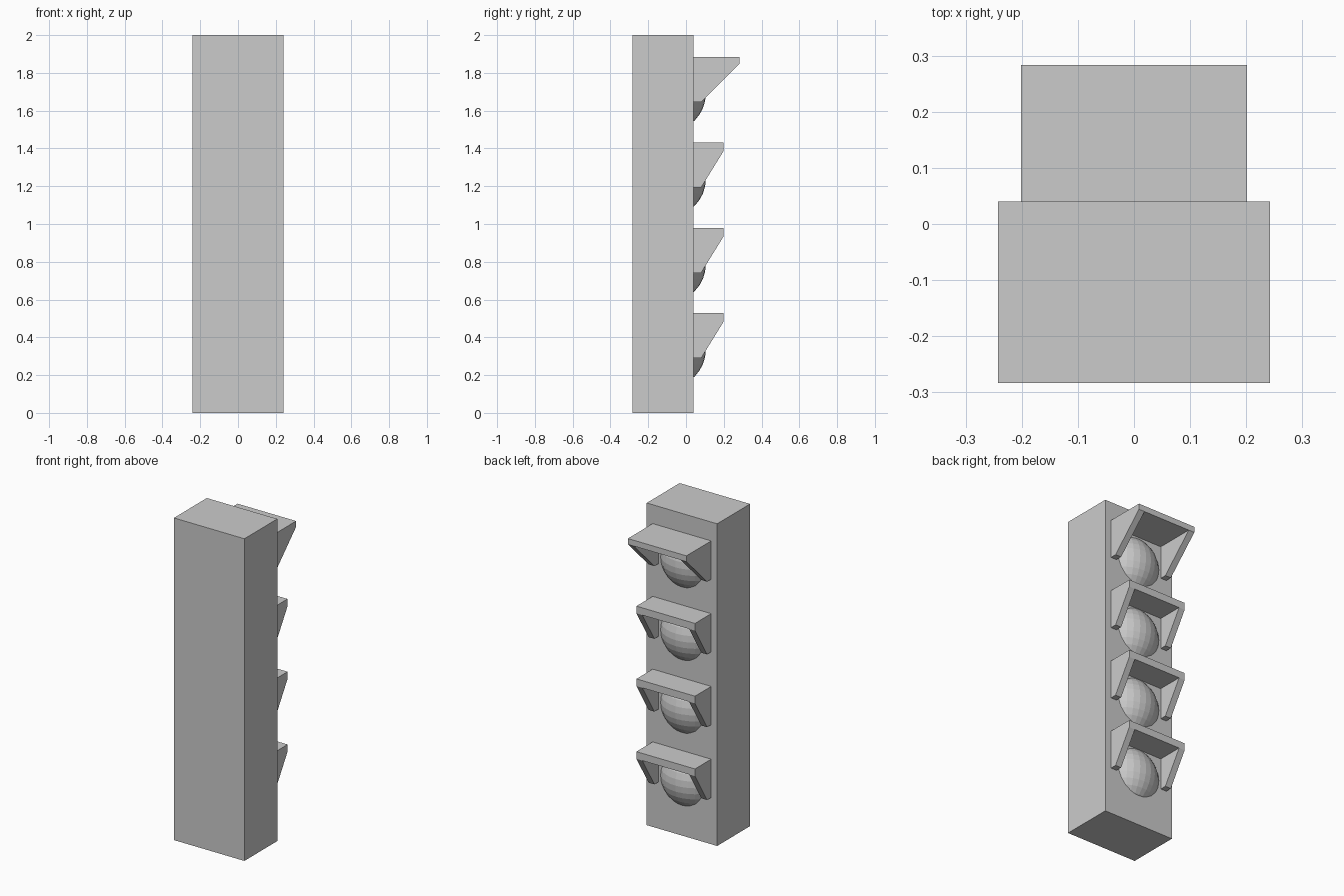
import bpy, bmesh
from mathutils import Matrix, Vector

if "Cube" in bpy.data.objects:
    bpy.data.objects.remove(bpy.data.objects["Cube"])

FACE_Y = 0.04      # plane that carries the lamps
PITCH = 0.4517     # vertical lamp spacing
TOP_Z = 1.883      # top of the highest hood


def add_object(name, bm):
    bmesh.ops.recalc_face_normals(bm, faces=bm.faces)
    mesh = bpy.data.meshes.new(name)
    bm.to_mesh(mesh)
    bm.free()
    obj = bpy.data.objects.new(name, mesh)
    bpy.context.collection.objects.link(obj)
    return obj


def box(name, lo, hi):
    bm = bmesh.new()
    lo, hi = Vector(lo), Vector(hi)
    bmesh.ops.create_cube(bm, size=1, matrix=Matrix.Translation((lo + hi) / 2)
                          @ Matrix.Diagonal((*(hi - lo), 1)))
    return add_object(name, bm)


def hood(name, top, front, lip, wall=0.04, half=0.201, drop=0.238):
    """Three-sided hood: outer side profile, hollowed from below."""
    low = top - drop
    under = top - lip
    # side profile of the cheeks and of the roof slab
    cheek = [(FACE_Y, low), (0.08, low), (front, under), (FACE_Y, under)]
    roof = [(FACE_Y, under), (front, under), (front, top), (FACE_Y, top)]
    bm = bmesh.new()
    for profile, x0, x1 in ((cheek, -half, -half + wall),
                            (cheek, half - wall, half),
                            (roof, -half, half)):
        face = bm.faces.new([bm.verts.new((x0, y, z)) for y, z in profile])
        ext = bmesh.ops.extrude_face_region(bm, geom=[face])["geom"]
        moved = [v for v in ext if isinstance(v, bmesh.types.BMVert)]
        bmesh.ops.translate(bm, verts=moved, vec=(x1 - x0, 0, 0))
    return add_object(name, bm)


def lens(name, z, radius=0.2, centre_y=-0.095):
    """Faceted sphere cut off at the housing face."""
    bm = bmesh.new()
    bmesh.ops.create_uvsphere(bm, u_segments=32, v_segments=16, radius=radius,
                              matrix=Matrix.Translation((0, centre_y, z)))
    bmesh.ops.bisect_plane(bm, geom=bm.verts[:] + bm.edges[:] + bm.faces[:],
                           plane_co=(0, FACE_Y, 0), plane_no=(0, 1, 0),
                           clear_inner=True)
    return add_object(name, bm)


# housing
box("housing", (-0.242, -0.283, 0), (0.242, FACE_Y, 2))

# four lamps, the top hood reaching further out
for i in range(4):
    top = TOP_Z - i * PITCH
    hood(f"hood_{i + 1}", top, 0.283 if i == 0 else 0.199, 0.036 if i == 0 else 0.045)
    lens(f"lens_{i + 1}", top - 0.193)
